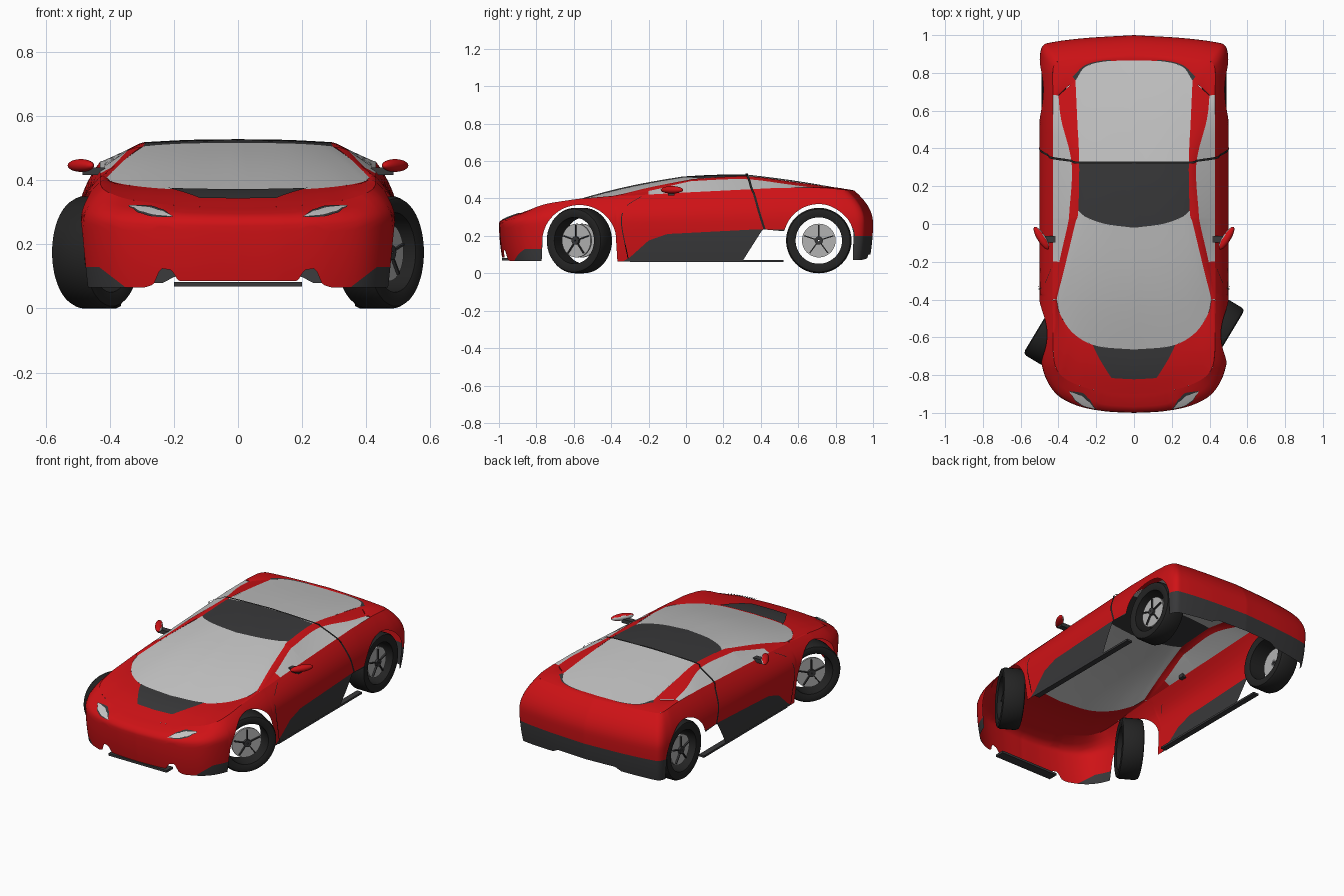
import bpy, bmesh, math
from mathutils import Vector, Matrix

cube = bpy.data.objects.get("Cube")
if cube:
    bpy.data.objects.remove(cube)


def material(name, r, g, b):
    m = bpy.data.materials.new(name)
    m.use_nodes = True
    m.diffuse_color = (r, g, b, 1)
    m.node_tree.nodes["Principled BSDF"].inputs["Base Color"].default_value = (r, g, b, 1)
    return m


RED = material("red paint", .62, .006, .008)
DARK = material("dark grey trim", .04, .04, .042)
RUBBER = material("black rubber", .017, .017, .017)
GLASS = material("pale grey glass", .55, .55, .55)
METAL = material("light metal", .45, .45, .45)


def lin(t, table):
    """Piecewise linear lookup."""
    if t <= table[0][0]:
        return table[0][1]
    for (a, va), (b, vb) in zip(table, table[1:]):
        if t <= b:
            return va + (vb - va) * (t - a) / (b - a)
    return table[-1][1]


def curve(*pts):
    """Smooth curve through points, evaluated over 0..1."""
    p = [Vector(q) for q in pts]
    p = [2 * p[0] - p[1]] + p + [2 * p[-1] - p[-2]]
    n = len(pts) - 1

    def f(t):
        i = min(int(t * n), n - 1)
        k = t * n - i
        a, b, c, d = p[i:i + 4]
        return b + (c - a) * k / 2 + (a - 2.5 * b + 2 * c - d / 2) * k**2 + (1.5 * (b - c) + (d - a) / 2) * k**3
    return f


def finish(name, bm, mats, mirror):
    me = bpy.data.meshes.new(name)
    bm.to_mesh(me)
    bm.free()
    for m in mats:
        me.materials.append(m)
    ob = bpy.data.objects.new(name, me)
    bpy.context.collection.objects.link(ob)
    if mirror:
        mod = ob.modifiers.new("mirror", "MIRROR")
        mod.merge_threshold = .0005
    return ob


def patch(name, f, nu, nv, mats, rule=None):
    """Smooth sheet over f(u, v), mirrored across x, facing outward."""
    bm = bmesh.new()
    g = [[bm.verts.new(f(i / nu, j / nv)) for j in range(nv + 1)] for i in range(nu + 1)]
    for i in range(nu):
        for j in range(nv):
            q = bm.faces.new((g[i][j], g[i + 1][j], g[i + 1][j + 1], g[i][j + 1]))
            q.smooth = True
            if rule:
                q.material_index = rule((i + .5) / nu, (j + .5) / nv, q.calc_center_median())
    bm.normal_update()
    bmesh.ops.delete(bm, geom=[q for q in bm.faces if q.calc_area() < 1e-7], context='FACES')
    if sum(q.normal.dot(q.calc_center_median() - Vector((0, 0, .25))) for q in bm.faces) < 0:
        bmesh.ops.reverse_faces(bm, faces=bm.faces)
    return finish(name, bm, mats, True)


def loft(a, b, bump=0):
    return lambda u, v: a(u).lerp(b(u), v) + Vector((0, 0, bump * math.sin(math.pi * v) * (1 - u / 2)))


# Half outline of the body in plan, resampled by length
plan = curve((0, -1, 0), (.15, -.992, 0), (.29, -.965, 0), (.4, -.91, 0), (.465, -.82, 0), (.495, -.7, 0),
             (.5, -.5, 0), (.5, -.1, 0), (.5, .3, 0), (.5, .7, 0), (.5, .86, 0), (.485, .94, 0),
             (.43, .963, 0), (.25, .985, 0), (0, 1, 0))
fine = [plan(i / 3000) for i in range(3001)]
length = [0]
for a, b in zip(fine, fine[1:]):
    length.append(length[-1] + (b - a).length)
N = 300
outline, k = [], 0
for i in range(N + 1):
    while k < 3000 and length[k] < length[-1] * i / N:
        k += 1
    outline.append(fine[k])


def path(s):
    i = min(int(s * N), N - 1)
    return outline[i].lerp(outline[i + 1], s * N - i)


def s_at_y(y):
    return min(range(N + 1), key=lambda i: abs(outline[i].y - y)) / N


def s_at_x(x):
    return min(range(N // 3), key=lambda i: abs(outline[i].x - x)) / N


def top(p):
    return lin(p.y, [(-1, .315), (-.95, .332), (-.85, .355), (-.75, .372), (-.6, .395), (-.4, .41),
                     (0, .432), (.3, .447), (.5, .457), (.7, .458), (.85, .452), (1, .442)])


def arch(y):
    for c, z, r in ((-.57, .165, .2), (.71, .18, .19)):
        if abs(y - c) < r:
            return z + math.sqrt(r * r - (y - c)**2)


def low(p):
    if p.y <= -.77:
        return lin(p.x, [(0, .085), (.19, .085), (.21, .12), (.245, .125), (.27, .075), (.3, .065)])
    if p.y >= .9:
        return lin(p.x, [(.2, .1), (.24, .08), (.5, .07)])
    return arch(p.y) or lin(p.y, [(.3, .062), (.41, .235), (.52, .225)])


def mid(p):
    if p.y <= -.77:
        return max(low(p), lin(p.x, [(.36, .065), (.44, .13)]))
    if p.y >= .9:
        return .2
    return max(low(p), lin(p.y, [(-.34, .062), (-.3, .085), (-.2, .175), (-.1, .21), (.38, .235)]))


def wall(s, z):
    p = path(s)
    w = .27
    f = .35 * ((w - z) / w)**2 if z < w else ((z - w) / (top(p) - w))**2
    e = min(1, max(0, (abs(p.y) - .7) / .3))
    dy = .1 * f * e * e * (3 - 2 * e)
    return Vector((p.x * (1 - .14 * f), p.y - math.copysign(dy, p.y), z))


def ring(s):
    return wall(s, top(path(s)))


def band(a, b):
    return lambda u, v: wall(u, a(path(u)) * (1 - v) + b(path(u)) * v)


# Body walls with wheel arches, dark sills and dark rear bumper
patch("body_side", band(mid, top), N, 12, [RED])
patch("lower_trim", band(low, mid), N, 5, [DARK])

# Bonnet and its vent
s_a, s_c = s_at_y(-.4), s_at_y(.68)
base = curve((0, -.665, .368), (.2, -.645, .372), (.32, -.58, .382), (.39, -.48, .395), (.41, -.4, .408))
bonnet = loft(lambda t: ring(t * s_a), base, .008)
patch("bonnet", bonnet, 40, 12, [RED])


def vent(u, v):
    r = .33 + .67 * v
    return bonnet(u * (.145 + .135 * v), r) + Vector((0, 0, .004))


patch("bonnet_vent", vent, 10, 10, [DARK])

# Windscreen, roof panel and rear window
screen_top = curve((0, -.02, .517), (.15, 0, .516), (.25, .035, .511), (.295, .07, .506))
roof_back = curve((0, .325, .528), (.15, .325, .526), (.29, .32, .519))
tail = curve((0, .866, .446), (.16, .86, .447), (.26, .83, .452), (.31, .76, .463))
patch("windscreen", loft(base, screen_top, .015), 24, 12, [GLASS])
patch("roof_panel", loft(screen_top, roof_back, .004), 16, 8, [DARK])
patch("rear_window", loft(roof_back, tail, .006), 20, 12, [GLASS])

# Roof rails and side windows
rail_in = curve((.41, -.4, .408), (.36, -.2, .458), (.312, 0, .497), (.295, .07, .506),
                (.29, .32, .519), (.3, .55, .492), (.31, .76, .463))
rail_out = curve((.43, -.4, .41), (.395, -.2, .44), (.35, 0, .487), (.342, .07, .495),
                 (.33, .32, .503), (.385, .55, .475), (.4, .68, .458))
patch("roof_rail", loft(rail_in, rail_out, .003), 48, 4, [RED])
patch("side_window", loft(rail_out, lambda u: ring(s_at_y(rail_out(u).y))), 48, 4, [RED, GLASS],
      lambda u, v, c: int(u > 1 / 6))

# Rear deck, with dark slots behind the window corners
deck_in = curve((.4, .68, .458), (.36, .72, .46), (.31, .76, .463), (.26, .83, .452),
                (.16, .86, .447), (0, .866, .446))
patch("rear_deck", loft(deck_in, lambda t: ring(s_c + t * (1 - s_c)), .004), 40, 5, [RED, DARK],
      lambda u, v, c: int(v < .2 and .4 < u < .85))

# Door shut lines
for name, w, pts in (
        ("rear_door_seam", .012, [(0, .325, .533), (.29, .325, .524), (.335, .335, .507), (.435, .35, .455),
                                  (.457, .365, .42), (.497, .39, .33), (.504, .42, .235)]),
        ("front_door_seam", .005, [(.44, -.24, .41), (.475, -.32, .355), (.503, -.345, .27), (.502, -.31, .08)])):
    seam = curve(*pts)
    patch(name, lambda u, v: seam(u) + Vector((0, w * (v - .5), 0)), 30, 1, [RUBBER])

# Headlights: a dark surround and a pale lens on each side
for name, h, out, m in (("headlight_surround", .014, .003, DARK), ("headlight_lens", .009, .006, GLASS)):
    def lamp(u, v):
        z = .285 + .035 * u + h * math.sin(math.pi * u) * (2 * v - 1)
        return wall(s_at_x(.2 + .17 * u), z) + Vector((0, -out, out / 2))
    patch(name, lamp, 16, 2, [m])


def box(bm, size, mat, index=0):
    vs = bmesh.ops.create_cube(bm, size=1, matrix=mat @ Matrix.Diagonal((*size, 1)))['verts']
    for q in {q for v in vs for q in v.link_faces}:
        q.material_index = index


# Splitter, sill strips and mirror stalks
for name, at, size in (("front_splitter", (.1, -.955, .075), (.2, .06, .014)),
                       ("sill_strip", (.47, .11, .066), (.035, .82, .012)),
                       ("mirror_stalk", (.45, -.08, .428), (.07, .035, .024))):
    bm = bmesh.new()
    box(bm, size, Matrix.Translation(at))
    finish(name, bm, [DARK], True)

# Door mirrors, with glass on the rear side
bm = bmesh.new()
bmesh.ops.create_uvsphere(bm, u_segments=24, v_segments=12, radius=1, matrix=Matrix.Translation((.49, -.075, .446))
                          @ Matrix.Rotation(math.radians(58), 4, 'Z') @ Matrix.Diagonal((.07, .022, .02, 1)))
bm.normal_update()
for q in bm.faces:
    q.smooth = True
    q.material_index = int(q.normal.dot(Vector((-.85, .53, 0))) > .75)
finish("door_mirror", bm, [RED, GLASS], True)


def lathe(bm, profile, index, steps=48):
    """Closed ring turned around the x axis from (radius, x) points."""
    rows = [[bm.verts.new((x, r * math.cos(a), r * math.sin(a))) for r, x in profile]
            for a in (2 * math.pi * i / steps for i in range(steps))]
    n = len(profile)
    for i in range(steps):
        for j in range(n):
            a, b = rows[i], rows[(i + 1) % steps]
            q = bm.faces.new((a[j], b[j], b[(j + 1) % n], a[(j + 1) % n]))
            q.material_index = index


# Wheels: open tyre, brake disc, hub and star of spokes; the front pair is steered
for name, x, y, turn in (("front_left_wheel", .443, -.57, -31), ("front_right_wheel", -.443, -.57, 149),
                         ("rear_left_wheel", .425, .71, 0), ("rear_right_wheel", -.425, .71, 180)):
    bm = bmesh.new()
    lathe(bm, [(.124, -.055), (.15, -.064), (.168, -.059), (.175, -.045), (.175, .045), (.168, .059),
               (.15, .064), (.124, .055)], 0)
    lathe(bm, [(.015, .02), (.09, .02), (.09, .032), (.015, .032)], 1)
    lathe(bm, [(.004, .02), (.022, .02), (.022, .046), (.004, .046)], 2)
    for i in range(5):
        spin = Matrix.Rotation(math.tau * i / 5, 4, 'X')
        box(bm, (.01, .006, .065), spin @ Matrix.Translation((.038, 0, .05)), 2)
    bmesh.ops.recalc_face_normals(bm, faces=bm.faces)
    ob = finish(name, bm, [RUBBER, METAL, DARK], False)
    ob.matrix_world = Matrix.Translation((x, y, .175)) @ Matrix.Rotation(math.radians(turn), 4, 'Z')
    bpy.ops.object.select_all(action='DESELECT')
    ob.select_set(True)
    bpy.context.view_layer.objects.active = ob
    bpy.ops.object.shade_smooth_by_angle(angle=math.radians(35))
